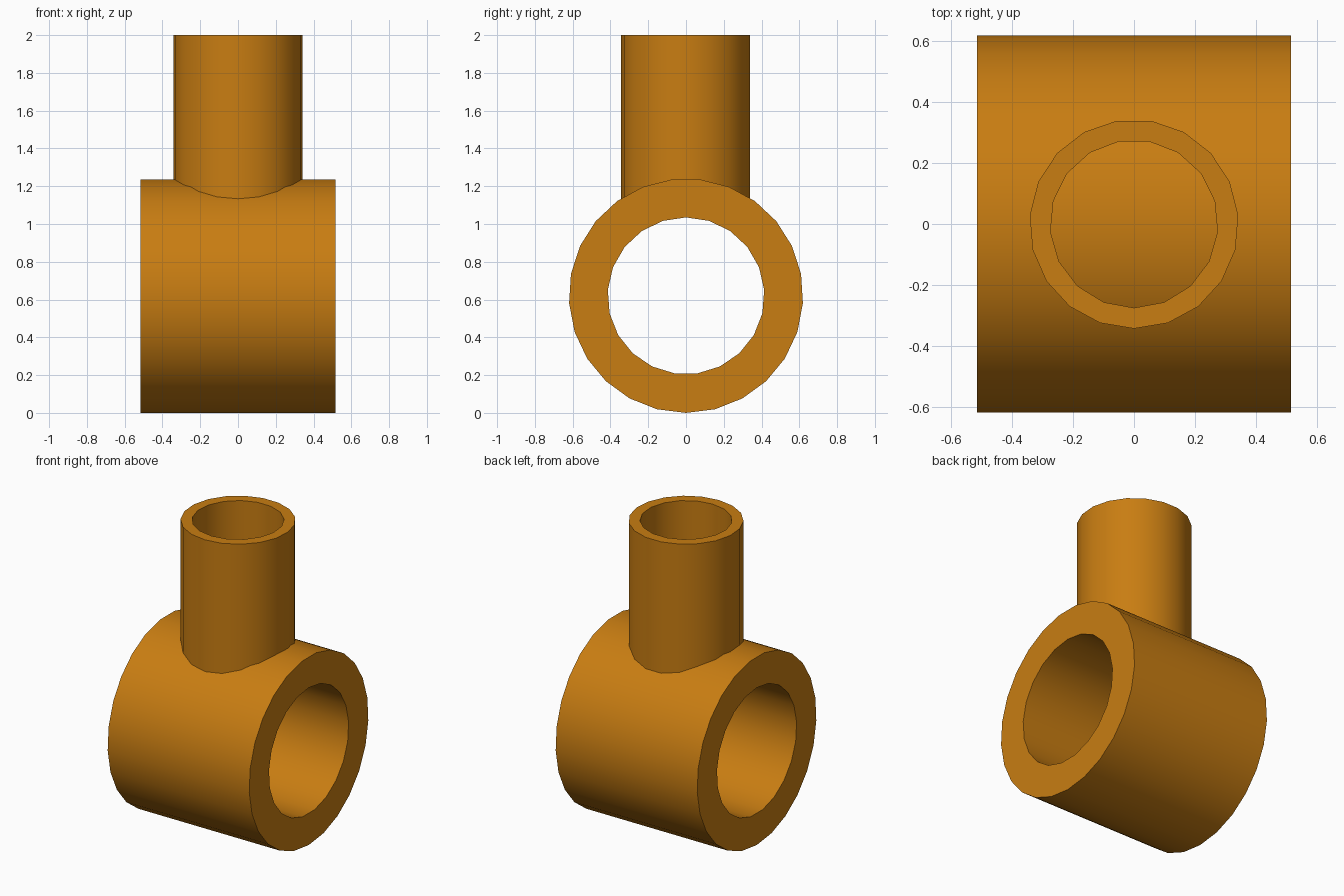
import bpy, bmesh, math
from mathutils import Matrix, Vector

cube = bpy.data.objects.get("Cube")
if cube:
    bpy.data.objects.remove(cube, do_unlink=True)

# Single amber material
amber = bpy.data.materials.new("amber_orange")
amber.use_nodes = True
COLOUR = (0.58, 0.205, 0.006, 1.0)
amber.diffuse_color = COLOUR
amber.node_tree.nodes["Principled BSDF"].inputs["Base Color"].default_value = COLOUR


def tube(name, outer, inner, z0, z1, matrix):
    """Open tube along local z; outer and inner are (radius, sides, start angle)."""
    bm = bmesh.new()
    caps = ([], [])
    for radius, sides, start in (outer, inner):
        rings = []
        for z in (z0, z1):
            angles = [start + math.tau * i / sides for i in range(sides)]
            rings.append([bm.verts.new((radius * math.cos(a), radius * math.sin(a), z))
                          for a in angles])
        for i in range(sides):
            j = (i + 1) % sides
            bm.faces.new((rings[0][i], rings[0][j], rings[1][j], rings[1][i]))
            for cap, ring in zip(caps, rings):
                cap.append(bm.edges.get((ring[i], ring[j])))
    # Flat annular ends
    for cap, direction in zip(caps, (-1, 1)):
        bmesh.ops.triangle_fill(bm, use_beauty=True, edges=cap,
                                normal=Vector((0, 0, direction)))
    bmesh.ops.recalc_face_normals(bm, faces=bm.faces)
    bm.transform(matrix)

    mesh = bpy.data.meshes.new(name)
    bm.to_mesh(mesh)
    bm.free()
    mesh.materials.append(amber)
    obj = bpy.data.objects.new(name, mesh)
    bpy.context.collection.objects.link(obj)
    bpy.ops.object.select_all(action='DESELECT')
    obj.select_set(True)
    bpy.context.view_layer.objects.active = obj
    bpy.ops.object.shade_smooth_by_angle(angle=math.radians(35))
    return obj


DOWN, UP = -math.pi / 2, math.pi / 2

# Thick horizontal sleeve along x (local z -> x, local y -> z)
along_x = Matrix(((0, 0, 1, 0), (1, 0, 0, 0), (0, 1, 0, 0.62), (0, 0, 0, 1)))
tube("horizontal_sleeve", (0.62, 25, DOWN), (0.415, 21, UP), -0.515, 0.515, along_x)

# Upright branch, its foot sunk into the sleeve wall; the sleeve closes its bore
tube("upright_branch", (0.343, 19, DOWN), (0.275, 17, DOWN), 1.09, 2.0, Matrix())
